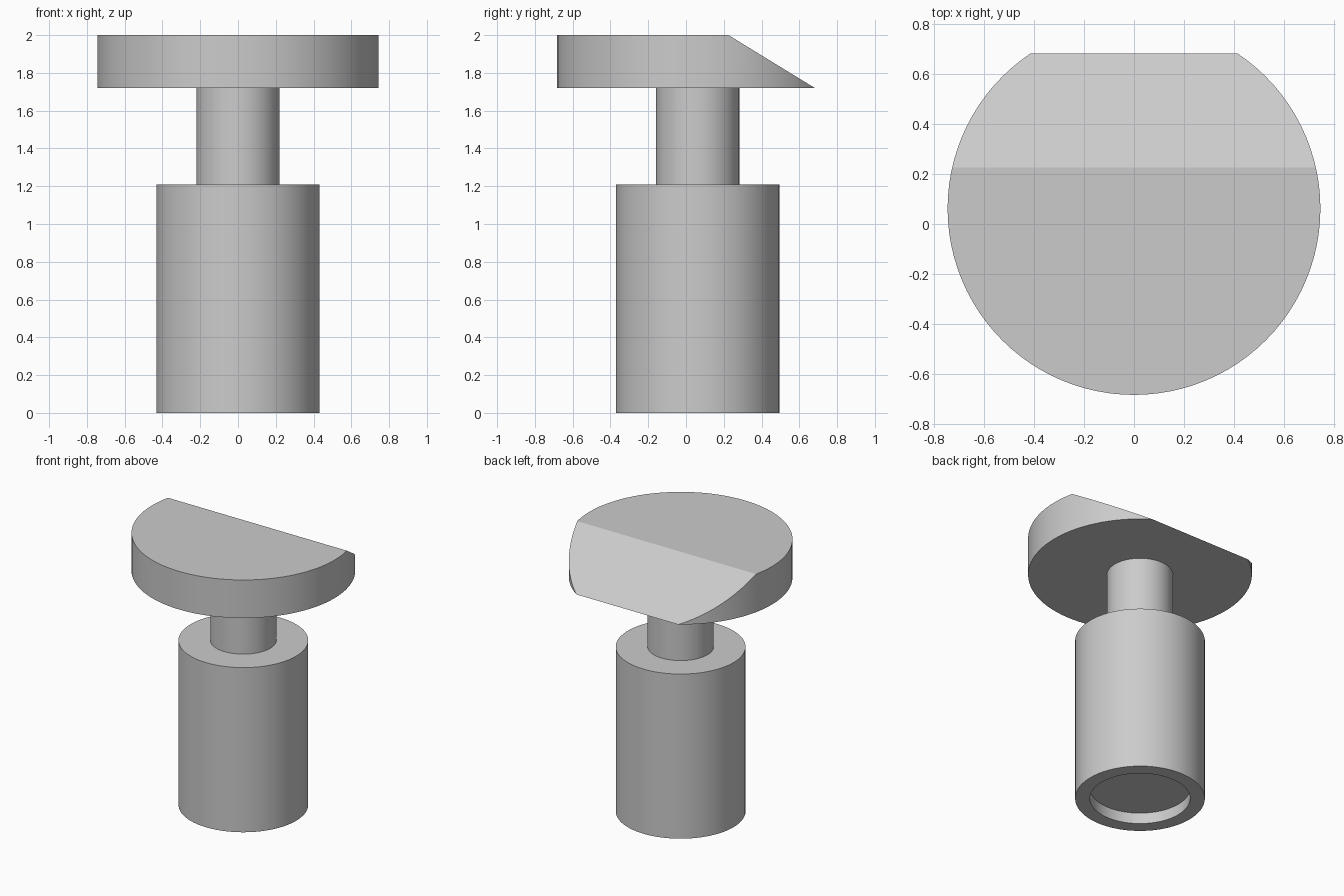
import bpy
import bmesh
import math
from mathutils import Vector

default_cube = bpy.data.objects.get("Cube")
if default_cube:
    bpy.data.objects.remove(default_cube, do_unlink=True)

AXIS_Y = 0.062
SEGMENTS = 96

# Single grey finish
grey = bpy.data.materials.new("light grey")
grey.use_nodes = True
colour = (0.6, 0.6, 0.6, 1.0)
grey.diffuse_color = colour
grey.node_tree.nodes["Principled BSDF"].inputs["Base Color"].default_value = colour


def lathe(profile):
    """Revolve (radius, height) points around the vertical axis."""
    bm = bmesh.new()
    verts = [bm.verts.new((r, 0, z)) for r, z in profile]
    edges = [bm.edges.new(pair) for pair in zip(verts, verts[1:])]
    bmesh.ops.spin(bm, geom=verts + edges, cent=(0, 0, 0), axis=(0, 0, 1),
                   angle=math.tau, steps=SEGMENTS)
    bmesh.ops.remove_doubles(bm, verts=bm.verts, dist=0.0001)
    bmesh.ops.translate(bm, verts=bm.verts, vec=(0, AXIS_Y, 0))
    return bm


def finish(bm, name):
    bmesh.ops.recalc_face_normals(bm, faces=bm.faces)
    mesh = bpy.data.meshes.new(name)
    bm.to_mesh(mesh)
    bm.free()
    mesh.materials.append(grey)
    obj = bpy.data.objects.new(name, mesh)
    bpy.context.collection.objects.link(obj)
    bpy.ops.object.select_all(action='DESELECT')
    obj.select_set(True)
    bpy.context.view_layer.objects.active = obj
    bpy.ops.object.shade_smooth_by_angle(angle=math.radians(25))
    return obj


# Body with a shallow round recess underneath
finish(lathe([(0, 0.08), (0.334, 0.08), (0.334, 0), (0.432, 0),
              (0.432, 1.21), (0, 1.21)]), "body")

# Narrow stem, seated slightly into its neighbours
finish(lathe([(0, 1.19), (0.22, 1.19), (0.22, 1.74), (0, 1.74)]), "stem")

# Wide cap with a sloped cut down to a sharp rear edge
cap = lathe([(0, 1.72), (0.745, 1.72), (0.745, 2), (0, 2)])
top_edge = Vector((0, 0.225, 2))
rear_edge = Vector((0, 0.682, 1.72))
slope_normal = Vector((1, 0, 0)).cross(top_edge - rear_edge)
if slope_normal.z < 0:
    slope_normal.negate()
bmesh.ops.bisect_plane(cap, geom=cap.verts[:] + cap.edges[:] + cap.faces[:],
                       plane_co=top_edge, plane_no=slope_normal, clear_outer=True)
rim = [e for e in cap.edges if e.is_boundary]
bmesh.ops.contextual_create(cap, geom=rim)
finish(cap, "cap")
